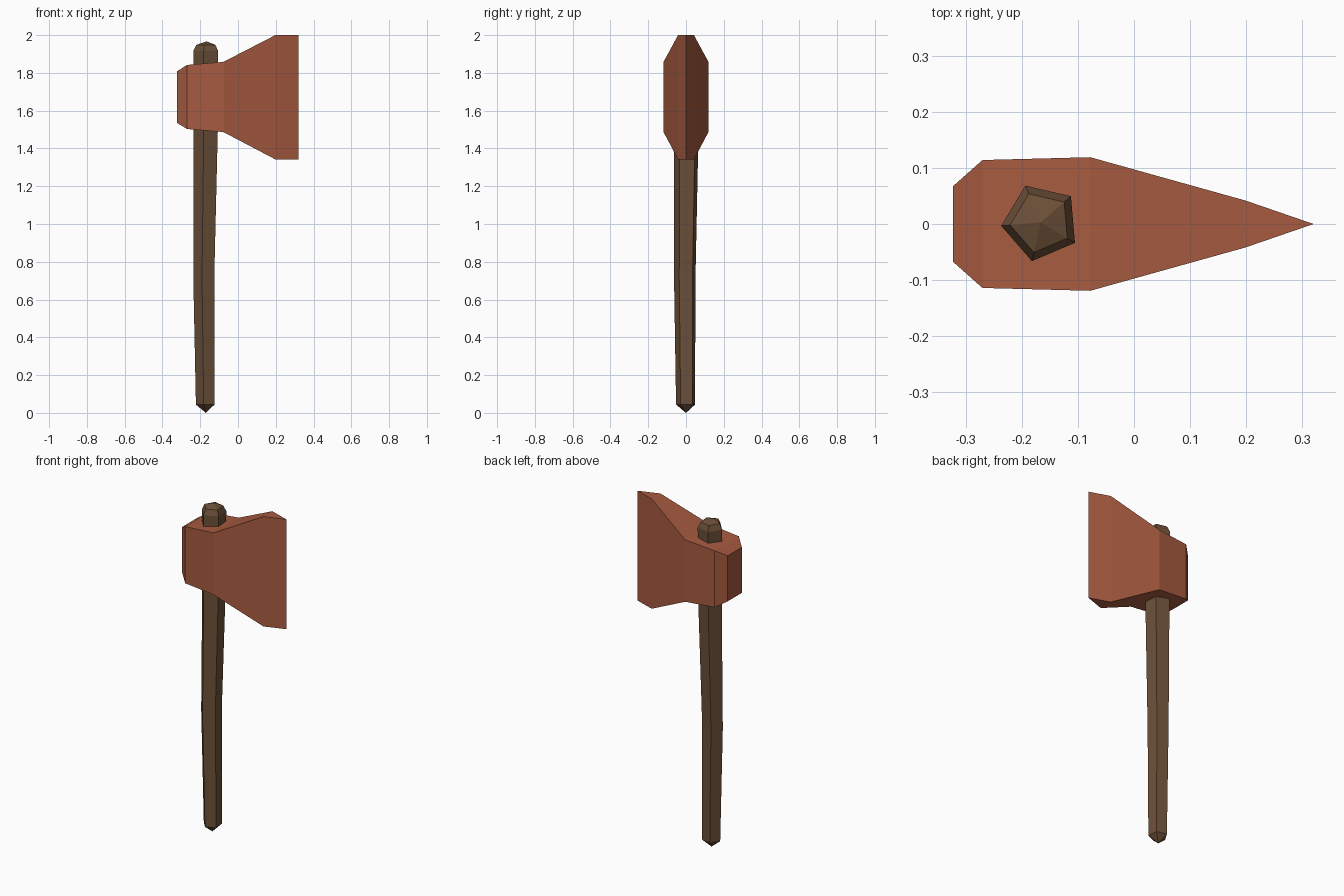
import bpy, bmesh
from math import cos, sin, radians

if "Cube" in bpy.data.objects:
    bpy.data.objects.remove(bpy.data.objects["Cube"])


def paint(name, color):
    mat = bpy.data.materials.new(name)
    mat.diffuse_color = (*color, 1)
    mat.use_nodes = True
    mat.node_tree.nodes["Principled BSDF"].inputs["Base Color"].default_value = mat.diffuse_color
    return mat


def finish(bm, name, mat):
    bmesh.ops.remove_doubles(bm, verts=bm.verts[:], dist=1e-5)
    bmesh.ops.recalc_face_normals(bm, faces=bm.faces[:])
    mesh = bpy.data.meshes.new(name)
    bm.to_mesh(mesh)
    bm.free()
    mesh.materials.append(mat)
    obj = bpy.data.objects.new(name, mesh)
    bpy.context.collection.objects.link(obj)
    return obj


def bridge(bm, rings):
    for a, b in zip(rings, rings[1:]):
        n = len(a)
        for i in range(n):
            j = (i + 1) % n
            corners = list(dict.fromkeys((a[i], a[j], b[j], b[i])))
            bm.faces.new(corners)


# Axe head: sections along x as (x, half thickness, bottom z, top z)
sections = [(-0.323, 0.067, 1.535, 1.808), (-0.27, 0.114, 1.503, 1.842),
            (-0.078, 0.119, 1.487, 1.858), (0.198, 0.042, 1.342, 2.0)]
bm = bmesh.new()
rings = [[bm.verts.new((x, y, z)) for y, z in ((-h, lo), (h, lo), (h, hi), (-h, hi))]
         for x, h, lo, hi in sections]
# cutting edge collapses to a single vertical line
low, high = bm.verts.new((0.32, 0, 1.342)), bm.verts.new((0.32, 0, 2.0))
rings.append([low, low, high, high])
bridge(bm, rings)
bm.faces.new(rings[0])
finish(bm, "axe_head", paint("rust_metal", (0.39, 0.105, 0.052)))

# Handle: five-sided rings as (z, centre x, centre y, radius), pointed at both ends
stations = [(0.044, -0.170, -0.001, 0.053), (0.72, -0.177, -0.005, 0.060),
            (1.50, -0.166, 0.003, 0.069), (1.915, -0.166, 0.003, 0.071),
            (1.948, -0.166, 0.003, 0.055)]
bm = bmesh.new()
rings = [[bm.verts.new((cx + r * cos(radians(41 + 72 * k)),
                        cy + r * sin(radians(41 + 72 * k)), z)) for k in range(5)]
         for z, cx, cy, r in stations]
bridge(bm, rings)
for ring, tip in ((rings[0], (-0.170, 0, 0.0)), (rings[-1], (-0.166, 0.003, 1.967))):
    apex = bm.verts.new(tip)
    for k in range(5):
        bm.faces.new((ring[k], ring[(k + 1) % 5], apex))
finish(bm, "handle", paint("wood", (0.15, 0.08, 0.04)))
